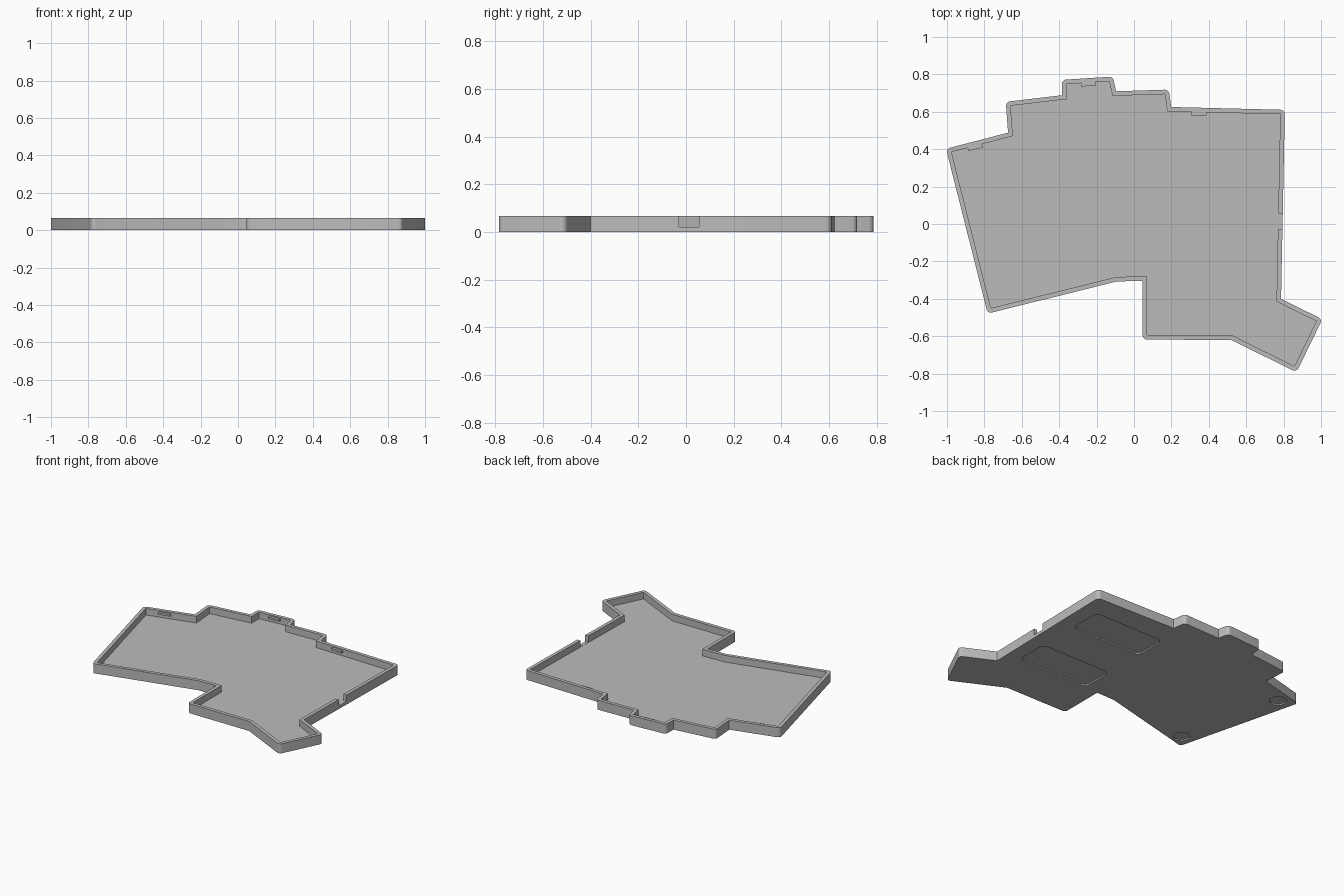
import bpy
import bmesh
from math import atan2, cos, sin, pi
from mathutils import Matrix, Vector

if "Cube" in bpy.data.objects:
    bpy.data.objects.remove(bpy.data.objects["Cube"], do_unlink=True)

HEIGHT, FLOOR, WALL, RECESS = 0.066, 0.02, 0.024, 0.009

gray = bpy.data.materials.new("plain gray")
gray.use_nodes = True
gray.diffuse_color = (0.5, 0.5, 0.5, 1)
gray.node_tree.nodes["Principled BSDF"].inputs["Base Color"].default_value = (0.5, 0.5, 0.5, 1)

# Inner outline of the tray, clockwise from the far left corner
inner = [Vector(p) for p in (
    (-0.976, 0.385), (-0.648, 0.47), (-0.66, 0.632), (-0.362, 0.667),
    (-0.362, 0.748), (-0.132, 0.763), (-0.115, 0.685), (0.165, 0.694),
    (0.178, 0.602), (0.782, 0.587), (0.762, -0.415), (0.975, -0.52),
    (0.858, -0.76), (0.525, -0.596), (0.07, -0.594), (0.07, -0.28),
    (-0.095, -0.283), (-0.765, -0.45))]


def edge_frame(i):
    """Direction and outward normal of an outline edge."""
    d = (inner[(i + 1) % len(inner)] - inner[i % len(inner)]).normalized()
    return d, Vector((-d.y, d.x))


def offset_outline(dist, steps=8):
    """Outline grown by dist: round outer corners, sharp inner ones."""
    out = []
    for i, p in enumerate(inner):
        d0, n0 = edge_frame(i - 1)
        d1, n1 = edge_frame(i)
        turn = atan2(d0.x * d1.y - d0.y * d1.x, d0.dot(d1))
        if turn < 0:
            out += [p + dist * (Matrix.Rotation(turn * k / steps, 2) @ n0)
                    for k in range(steps + 1)]
        else:
            out.append(p + dist * (n0 + n1) / (1 + n0.dot(n1)))
    return out


def rounded_rect(cx, cy, w, h, r, steps=8):
    pts = []
    for q, (sx, sy) in enumerate(((1, 1), (-1, 1), (-1, -1), (1, -1))):
        for k in range(steps + 1):
            a = (q + k / steps) * pi / 2
            pts.append((cx + sx * (w / 2 - r) + r * cos(a),
                        cy + sy * (h / 2 - r) + r * sin(a)))
    return pts


def circle(cx, cy, r, steps=40):
    return [(cx + r * cos(2 * pi * k / steps), cy + r * sin(2 * pi * k / steps))
            for k in range(steps)]


def prism(name, pts, z0, z1):
    bm = bmesh.new()
    base = bm.faces.new([bm.verts.new((p[0], p[1], z0)) for p in pts])
    top = bmesh.ops.extrude_face_region(bm, geom=[base])["geom"]
    bmesh.ops.translate(bm, vec=(0, 0, z1 - z0),
                        verts=[v for v in top if isinstance(v, bmesh.types.BMVert)])
    bmesh.ops.recalc_face_normals(bm, faces=bm.faces)
    mesh = bpy.data.meshes.new(name)
    bm.to_mesh(mesh)
    bm.free()
    mesh.materials.append(gray)
    obj = bpy.data.objects.new(name, mesh)
    bpy.context.collection.objects.link(obj)
    return obj


def select_only(obj):
    bpy.ops.object.select_all(action='DESELECT')
    obj.select_set(True)
    bpy.context.view_layer.objects.active = obj


def cut(target, cutter):
    cutter.hide_render = True
    mod = target.modifiers.new("cut", 'BOOLEAN')
    mod.operation, mod.solver, mod.object = 'DIFFERENCE', 'EXACT', cutter
    select_only(target)
    bpy.ops.object.modifier_apply(modifier=mod.name)
    bpy.data.objects.remove(cutter, do_unlink=True)


# Tray body with its hollow
tray = prism("tray", offset_outline(WALL), 0, HEIGHT)
cut(tray, prism("hollow_cutter", inner, FLOOR, HEIGHT * 2))

# Cable opening in the right wall
cut(tray, prism("opening_cutter",
                [(0.74, -0.03), (0.9, -0.03), (0.9, 0.055), (0.74, 0.055)],
                FLOOR + 0.001, HEIGHT * 2))

# Shallow recesses for feet underneath
for y in (0.34, -0.18):
    cut(tray, prism("pad_cutter", rounded_rect(0.42, y, 0.54, 0.23, 0.04), -0.05, RECESS))
for x, y in ((-0.714, -0.385), (-0.889, 0.346)):
    cut(tray, prism("foot_cutter", circle(x, y, 0.053), -0.05, RECESS))

select_only(tray)
bpy.ops.object.shade_smooth_by_angle(angle=pi / 6)

# Small clips near the top of the back wall
for name, i, along in (("left_clip", 0, 0.38), ("middle_clip", 4, 0.51), ("right_clip", 8, 0.28)):
    d, n = edge_frame(i)
    c = inner[i].lerp(inner[i + 1], along)
    prism(name, [c + d * a + n * b for a, b in
                 ((-0.04, 0.01), (0.04, 0.01), (0.04, -0.018), (-0.04, -0.018))],
          0.045, 0.058)
